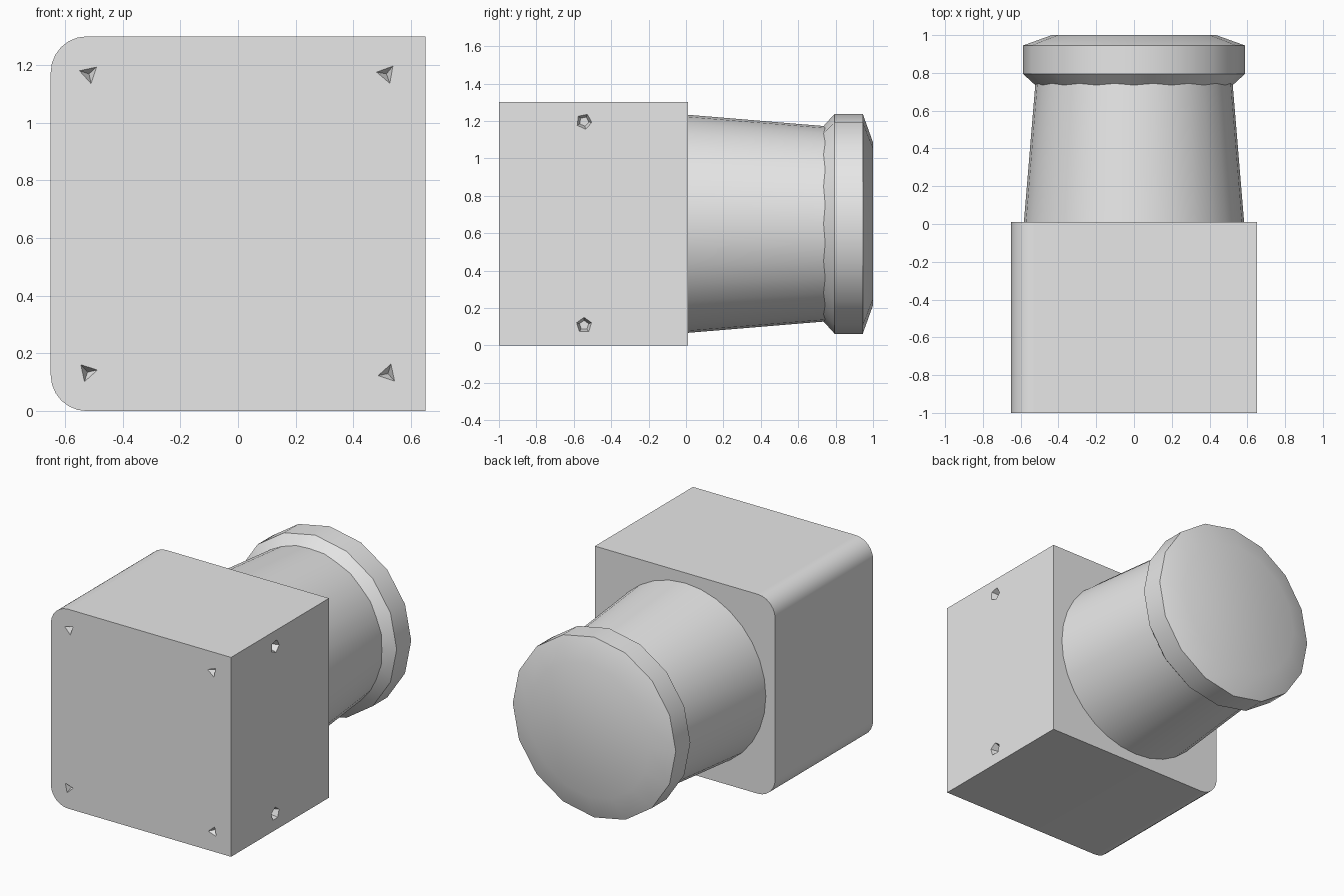
import bpy
import bmesh
from math import cos, sin, pi, radians
from mathutils import Matrix, Vector

default = bpy.data.objects.get("Cube")
if default:
    bpy.data.objects.remove(default, do_unlink=True)

HALF = 0.65        # half width of the block, also the height of the knob axis
FRONT, BACK = -1.0, 0.01
INTO_BACK = Matrix.Rotation(-pi / 2, 4, 'X')    # local z runs along +y
INTO_SIDE = Matrix.Rotation(-pi / 2, 4, 'Y')    # local z runs along -x

grey = bpy.data.materials.new("plain grey")
grey.use_nodes = True
grey.diffuse_color = (0.8, 0.8, 0.8, 1)
grey.node_tree.nodes["Principled BSDF"].inputs["Base Color"].default_value = (0.8, 0.8, 0.8, 1)


def add_object(name, bm):
    bmesh.ops.recalc_face_normals(bm, faces=bm.faces)
    mesh = bpy.data.meshes.new(name)
    bm.to_mesh(mesh)
    bm.free()
    mesh.materials.append(grey)
    obj = bpy.data.objects.new(name, mesh)
    bpy.context.collection.objects.link(obj)
    return obj


def activate(obj):
    bpy.ops.object.select_all(action='DESELECT')
    obj.select_set(True)
    bpy.context.view_layer.objects.active = obj


def turned(name, profile, sides, turn, place, spin=0.0):
    """Closed turned solid from (radius, distance) rings."""
    bm = bmesh.new()
    matrix = Matrix.Translation(Vector(place)) @ turn
    rings = []
    for radius, along in profile:
        angles = [spin + 2 * pi * i / sides for i in range(sides)]
        rings.append([bm.verts.new(matrix @ Vector((radius * cos(a), radius * sin(a), along)))
                      for a in angles])
    for low, high in zip(rings, rings[1:]):
        for i in range(sides):
            j = (i + 1) % sides
            bm.faces.new((low[i], low[j], high[j], high[i]))
    bm.faces.new(rings[0])
    bm.faces.new(rings[-1])
    return add_object(name, bm)


def smooth(obj):
    activate(obj)
    bpy.ops.object.shade_smooth_by_angle(angle=radians(30))


# Block with its two right-hand lengthwise edges rounded
bm = bmesh.new()
bmesh.ops.create_cube(bm, size=1)
for v in bm.verts:
    v.co = (v.co.x * 2 * HALF, BACK if v.co.y > 0 else FRONT, (v.co.z + 0.5) * 2 * HALF)
round_edges = [e for e in bm.edges
               if all(v.co.x < 0 for v in e.verts) and e.verts[0].co.y != e.verts[1].co.y]
bmesh.ops.bevel(bm, geom=round_edges, offset=0.125, segments=6, profile=0.5, affect='EDGES')
block = add_object("block", bm)

# Small three-sided pits on the front, five-sided pits on the flat side
cutters = []
for x, z, spin in ((-0.517, 1.17, 42), (0.515, 1.17, 50), (-0.522, 0.135, 12), (0.52, 0.13, 72)):
    cutters.append(turned("front_pit_cutter", [(0.043, -0.01), (0.002, 0.04)], 3,
                          INTO_BACK, (x, FRONT, z), -radians(spin)))
for z, spin in ((1.197, 25), (0.108, 0)):
    cutters.append(turned("side_pit_cutter", [(0.046, -0.01), (0.026, 0.04)], 5,
                          INTO_SIDE, (HALF, -0.545, z), radians(spin)))
for cutter in cutters:
    activate(block)
    cut = block.modifiers.new("pit", 'BOOLEAN')
    cut.operation, cut.solver, cut.object = 'DIFFERENCE', 'EXACT', cutter
    bpy.ops.object.modifier_apply(modifier=cut.name)
    bpy.data.objects.remove(cutter, do_unlink=True)
smooth(block)
weighted = block.modifiers.new("flat_sides", 'WEIGHTED_NORMAL')
weighted.keep_sharp = True

# Tapered round stem
smooth(turned("stem", [(0.583, 0), (0.52, 0.76)], 32, INTO_BACK, (0, BACK, HALF)))

# Faceted end cap: flared collar, straight rim, shallow bevelled end
cap_profile = [(0.495, 0.71), (0.588, 0.795), (0.588, 0.945), (0.435, 1.0)]
smooth(turned("end_cap", cap_profile, 16, INTO_BACK, (0, 0, HALF)))
